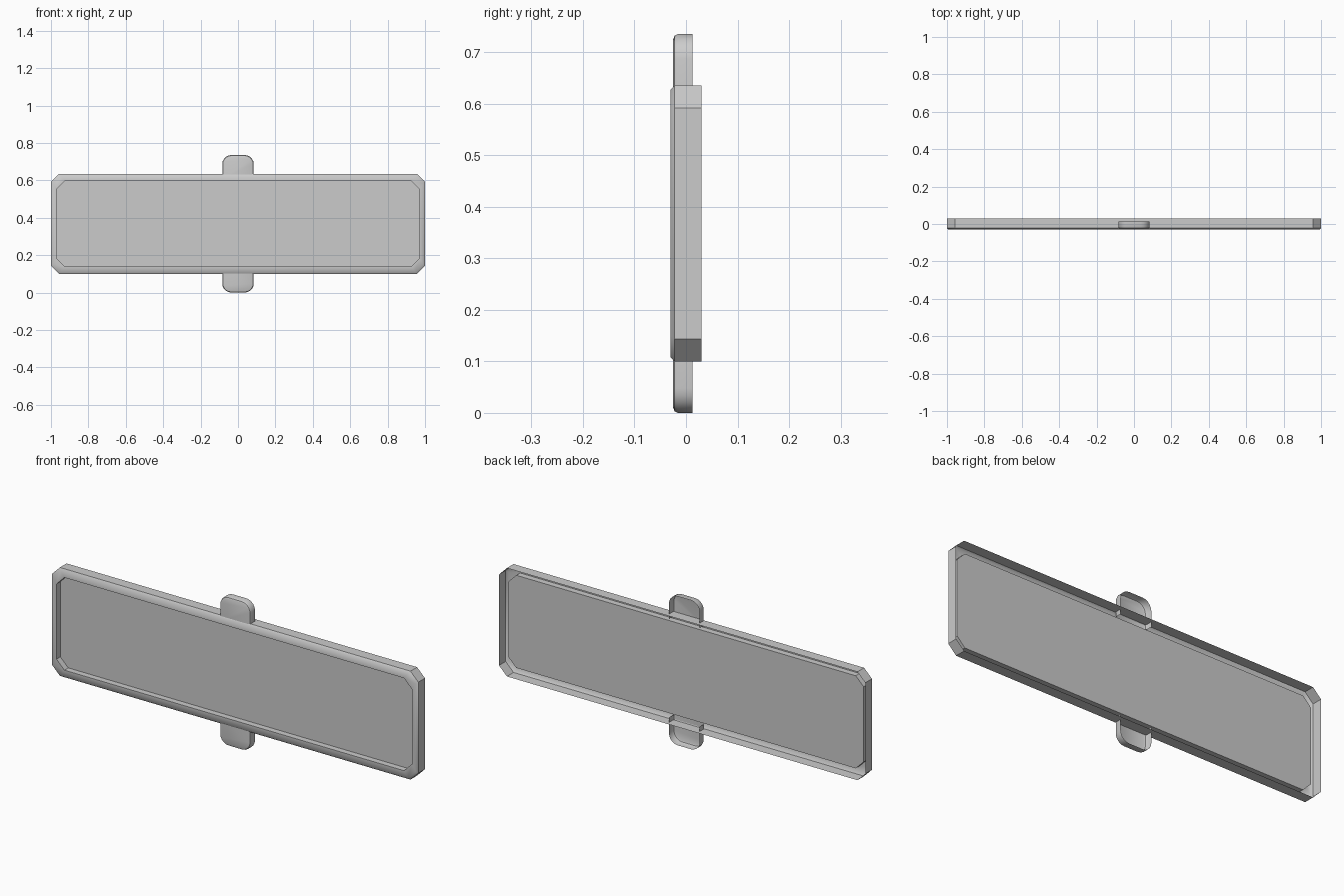
import bpy, bmesh, math

if "Cube" in bpy.data.objects:
    bpy.data.objects.remove(bpy.data.objects["Cube"])

MID = 0.3675  # height of the horizontal symmetry line


def loft(name, rings, closed):
    """Skin equal-length rings of (x, y, z) and cap the last one; back stays open."""
    bm = bmesh.new()
    vs = [[bm.verts.new(p) for p in r] for r in rings]
    n = len(vs[0])
    for a, b in zip(vs, vs[1:]):
        for i in range(n if closed else n - 1):
            j = (i + 1) % n
            bm.faces.new((a[i], a[j], b[j], b[i]))
    cap = bm.faces.new(vs[-1])
    bmesh.ops.recalc_face_normals(bm, faces=bm.faces)
    bm.normal_update()
    if cap.normal.y > 0:  # the cap always looks to the front
        bmesh.ops.reverse_faces(bm, faces=bm.faces)
    me = bpy.data.meshes.new(name)
    bm.to_mesh(me)
    bm.free()
    ob = bpy.data.objects.new(name, me)
    bpy.context.collection.objects.link(ob)
    bpy.ops.object.select_all(action='DESELECT')
    ob.select_set(True)
    bpy.context.view_layer.objects.active = ob
    bpy.ops.object.shade_smooth_by_angle(angle=math.radians(40))
    return ob


def octagon(hx, hz, c, y):
    quarter = [(hx, hz - c), (hx - c, hz)]
    half = quarter + [(-x, z) for x, z in reversed(quarter)]
    return [(x, y, MID + z) for x, z in half + [(-x, -z) for x, z in half]]


# Open-backed frame: outer wall, bevelled rim, inner lip and recessed panel
loft("frame_panel", [
    octagon(1.0, 0.2675, 0.043, 0.03),
    octagon(1.0, 0.2675, 0.043, -0.022),
    octagon(0.992, 0.2595, 0.043, -0.03),
    octagon(0.97, 0.2285, 0.043, -0.03),
    octagon(0.97, 0.2285, 0.043, 0.0),
], True)


def tab_ring(inset, y, sign):
    w, top, r, base = 0.084 - inset, 0.3675 - inset, 0.048 - inset, 0.243
    right = [(w, base)]
    for k in range(6):
        a = math.radians(18 * k)
        right.append((w - r + r * math.cos(a), top - r + r * math.sin(a)))
    pts = right + [(-x, z) for x, z in reversed(right)]
    return [(x, y, MID + sign * z) for x, z in pts]


# Hollow rounded tabs above and below the frame
for name, sign in (("top_tab", 1), ("bottom_tab", -1)):
    loft(name, [tab_ring(i, y, sign) for i, y in
                ((0, 0.013), (0, -0.016), (0.003, -0.022), (0.010, -0.025))], False)
